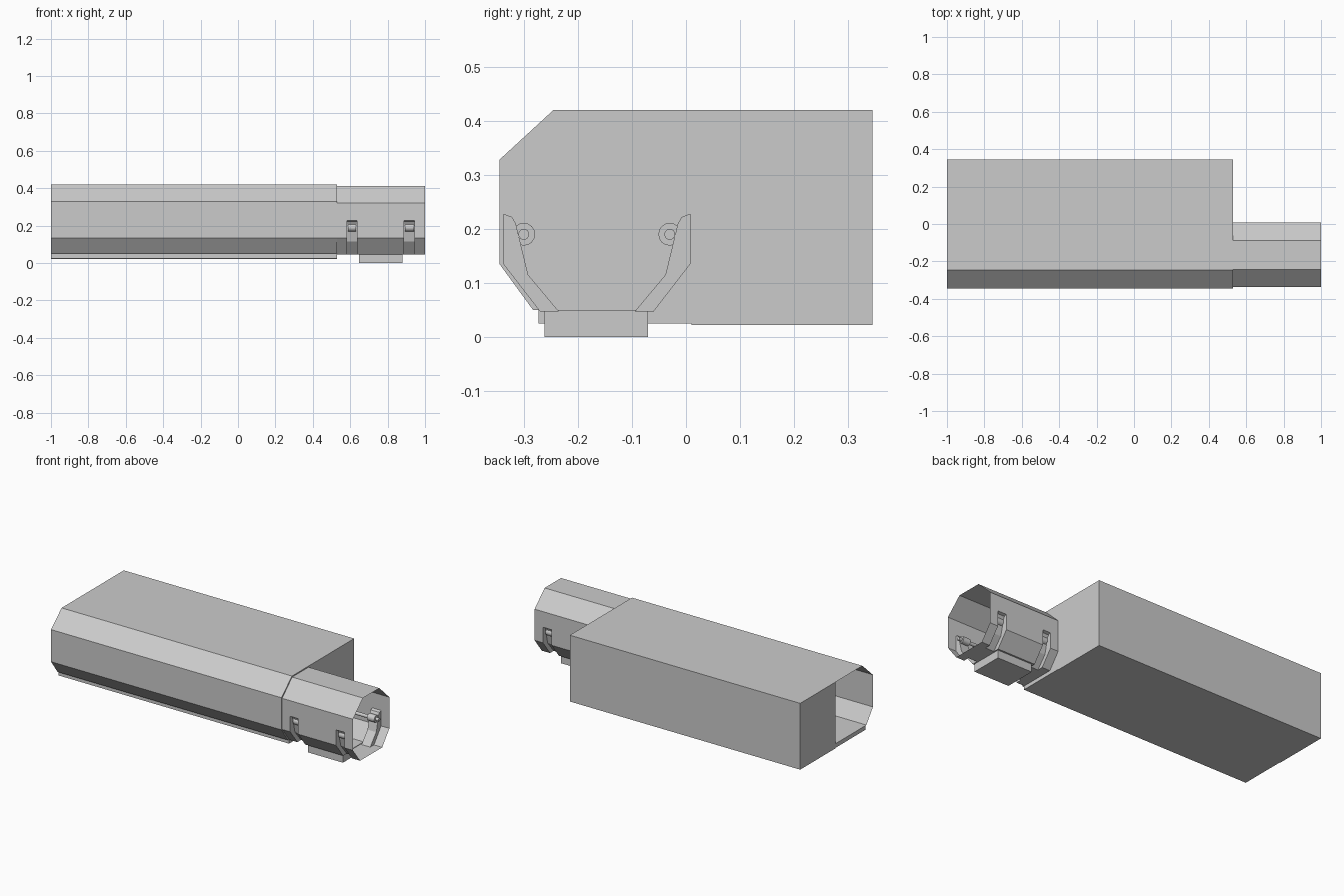
import bpy, bmesh, math
from mathutils import Matrix

if "Cube" in bpy.data.objects:
    bpy.data.objects.remove(bpy.data.objects["Cube"])

YC = -0.165  # centre line of the barrel


def finish(name, bm):
    bmesh.ops.remove_doubles(bm, verts=bm.verts, dist=1e-5)
    me = bpy.data.meshes.new(name)
    bm.to_mesh(me)
    bm.free()
    ob = bpy.data.objects.new(name, me)
    bpy.context.collection.objects.link(ob)
    return ob


def strip(bm, pts, x0, x1, closed=False):
    """Sweep a (y, z) profile along x as a thin skin."""
    a = [bm.verts.new((x0, y, z)) for y, z in pts]
    b = [bm.verts.new((x1, y, z)) for y, z in pts]
    n = len(pts)
    for i in range(n if closed else n - 1):
        j = (i + 1) % n
        bm.faces.new((a[i], a[j], b[j], b[i]))


def cap(bm, pts, x):
    bm.faces.new([bm.verts.new((x, y, z)) for y, z in pts])


def mirror(pts):
    return [(2 * YC - y, z) for y, z in reversed(pts)]


def box(name, lo, hi):
    bm = bmesh.new()
    size = [h - l for l, h in zip(lo, hi)]
    mid = [(h + l) / 2 for l, h in zip(lo, hi)]
    bmesh.ops.create_cube(bm, size=1, matrix=Matrix.Translation(mid) @ Matrix.Diagonal((*size, 1)))
    return finish(name, bm)


def rod(name, y, z, r, x0, x1):
    bm = bmesh.new()
    m = Matrix.Translation(((x0 + x1) / 2, y, z)) @ Matrix.Rotation(math.pi / 2, 4, 'Y')
    bmesh.ops.create_cone(bm, cap_ends=True, segments=16, radius1=r, radius2=r,
                          depth=x1 - x0, matrix=m)
    ob = finish(name, bm)
    for p in ob.data.polygons:
        p.use_smooth = len(p.vertices) == 4
    return ob


# Long housing: chamfered front skin, open at the left end
bm = bmesh.new()
skin = [(0.01, 0.42), (-0.245, 0.42), (-0.345, 0.328), (-0.345, 0.135), (-0.283, 0.05), (0.01, 0.05)]
strip(bm, skin, -1, 0.53)
cap(bm, skin, 0.53)
finish("housing_skin", bm)

# Closed rear block and base plate
box("rear_block", (-1, 0.01, 0.022), (0.53, 0.345, 0.42))
box("base_plate", (-1, -0.273, 0.025), (0.53, 0.01, 0.05))

# Octagonal barrel with two grooves on each side
half = [(-0.087, 0.413), (0.008, 0.322), (0.008, 0.135), (-0.06, 0.047)]
groove = [(0.008, 0.228), (-0.008, 0.222), (-0.015, 0.21), (-0.038, 0.115), (-0.095, 0.047)]
plain = half + mirror(half)
grooved = half[:2] + groove
grooved = grooved + mirror(grooved)
wall = groove + [half[3], half[2]]
slots = [(0.583, 0.635), (0.887, 0.945)]
bm = bmesh.new()
x = 0.53
for s0, s1 in slots:
    strip(bm, plain, x, s0, True)
    strip(bm, grooved, s0, s1, True)
    for side in (wall, mirror(wall)):
        cap(bm, side, s0)
        cap(bm, side, s1)
    x = s1
strip(bm, plain, x, 1, True)
finish("barrel", bm)

# Hinge pins and collars inside the barrel
for side, y in (("front", -0.3), ("back", -0.03)):
    rod(f"pin_{side}", y, 0.19, 0.01, 0.57, 0.96)
    for i, (s0, s1) in enumerate(slots):
        rod(f"collar_{side}_{i}", y, 0.19, 0.021, s0 + 0.005, s1 - 0.005)

# Foot block under the barrel
box("foot_block", (0.647, -0.262, 0), (0.88, -0.07, 0.05))
